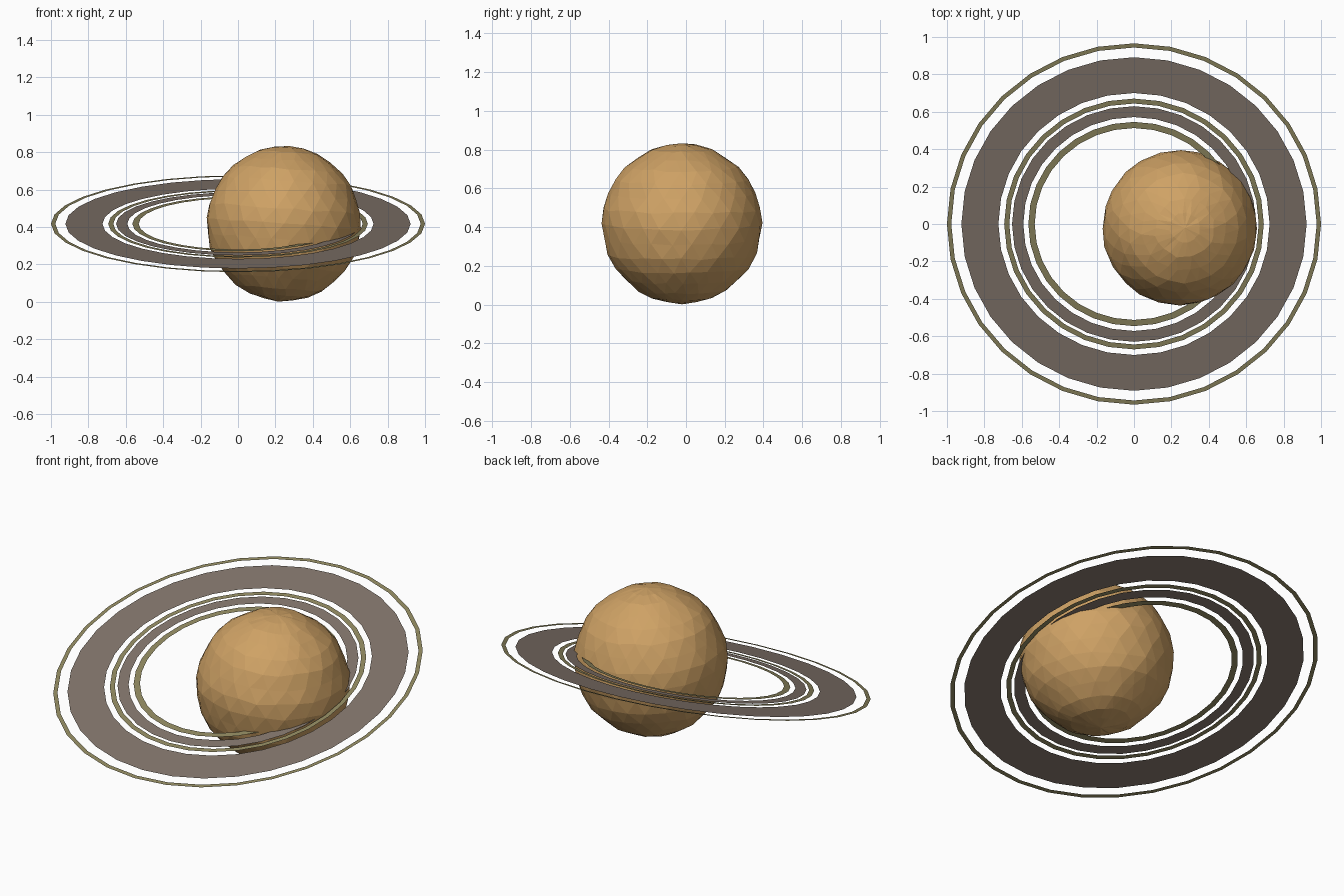
import bpy, bmesh, math, random
from mathutils import Matrix

if "Cube" in bpy.data.objects:
    bpy.data.objects.remove(bpy.data.objects["Cube"])

random.seed(4)
CENTER_Z = 0.417


def material(name, rgb):
    m = bpy.data.materials.new(name)
    m.diffuse_color = (*rgb, 1)
    m.use_nodes = True
    m.node_tree.nodes["Principled BSDF"].inputs["Base Color"].default_value = m.diffuse_color
    return m


def add_object(name, bm, mat, location, rotation):
    mesh = bpy.data.meshes.new(name)
    bm.transform(Matrix.Translation(location) @ rotation)
    bm.to_mesh(mesh)
    bm.free()
    mesh.materials.append(mat)
    obj = bpy.data.objects.new(name, mesh)
    bpy.context.collection.objects.link(obj)
    return obj


tan = material("planet_tan", (0.62, 0.36, 0.13))
grey = material("ring_grey", (0.22, 0.175, 0.145))
olive = material("ring_olive", (0.27, 0.24, 0.115))

# Faceted planet: rows of a sphere sheared back and forth into chevrons
SEG, ROWS, R = 24, 16, 0.417
bm = bmesh.new()
top = bm.verts.new((0, 0, R))
bottom = bm.verts.new((0, 0, -R))
rows = []
for i in range(1, ROWS):
    lat = math.pi * i / ROWS
    shift = 0.5 * (i % 2)
    band_r = R - 0.004 * (i % 3 == 0)
    row = []
    for j in range(SEG):
        a = math.tau * (j + shift + random.uniform(-0.1, 0.1)) / SEG
        r = band_r - random.uniform(0, 0.005)
        p = lat + random.uniform(-0.015, 0.015)
        row.append(bm.verts.new((r * math.sin(p) * math.cos(a),
                                 r * math.sin(p) * math.sin(a),
                                 r * math.cos(p))))
    rows.append(row)
for j in range(SEG):
    k = (j + 1) % SEG
    bm.faces.new((top, rows[0][j], rows[0][k]))
    bm.faces.new((bottom, rows[-1][k], rows[-1][j]))
    for upper, lower in zip(rows, rows[1:]):
        bm.faces.new((upper[j], lower[j], lower[k], upper[k]))
bmesh.ops.triangulate(bm, faces=bm.faces[:], quad_method='SHORT_EDGE')
bmesh.ops.recalc_face_normals(bm, faces=bm.faces[:])
add_object("planet", bm, tan, (0.244, -0.021, CENTER_Z),
           Matrix.Rotation(math.radians(4), 4, 'Y'))


# Flat 32-sided rings tilted down towards the front
def ring(name, inner, outer, mat, n=32):
    bm = bmesh.new()
    loops = [[bm.verts.new((r * math.cos(math.tau * i / n),
                            r * math.sin(math.tau * i / n), 0))
              for i in range(n)] for r in (inner, outer)]
    for i in range(n):
        j = (i + 1) % n
        bm.faces.new((loops[0][i], loops[1][i], loops[1][j], loops[0][j]))
    add_object(name, bm, mat, (0, 0, CENTER_Z),
               Matrix.Rotation(math.radians(15), 4, 'X'))


ring("outer_thin_ring", 0.977, 1.0, olive)
ring("wide_ring", 0.725, 0.923, grey)
ring("middle_thin_ring", 0.667, 0.694, olive)
ring("inner_grey_ring", 0.592, 0.652, grey)
ring("innermost_ring", 0.531, 0.565, olive)
